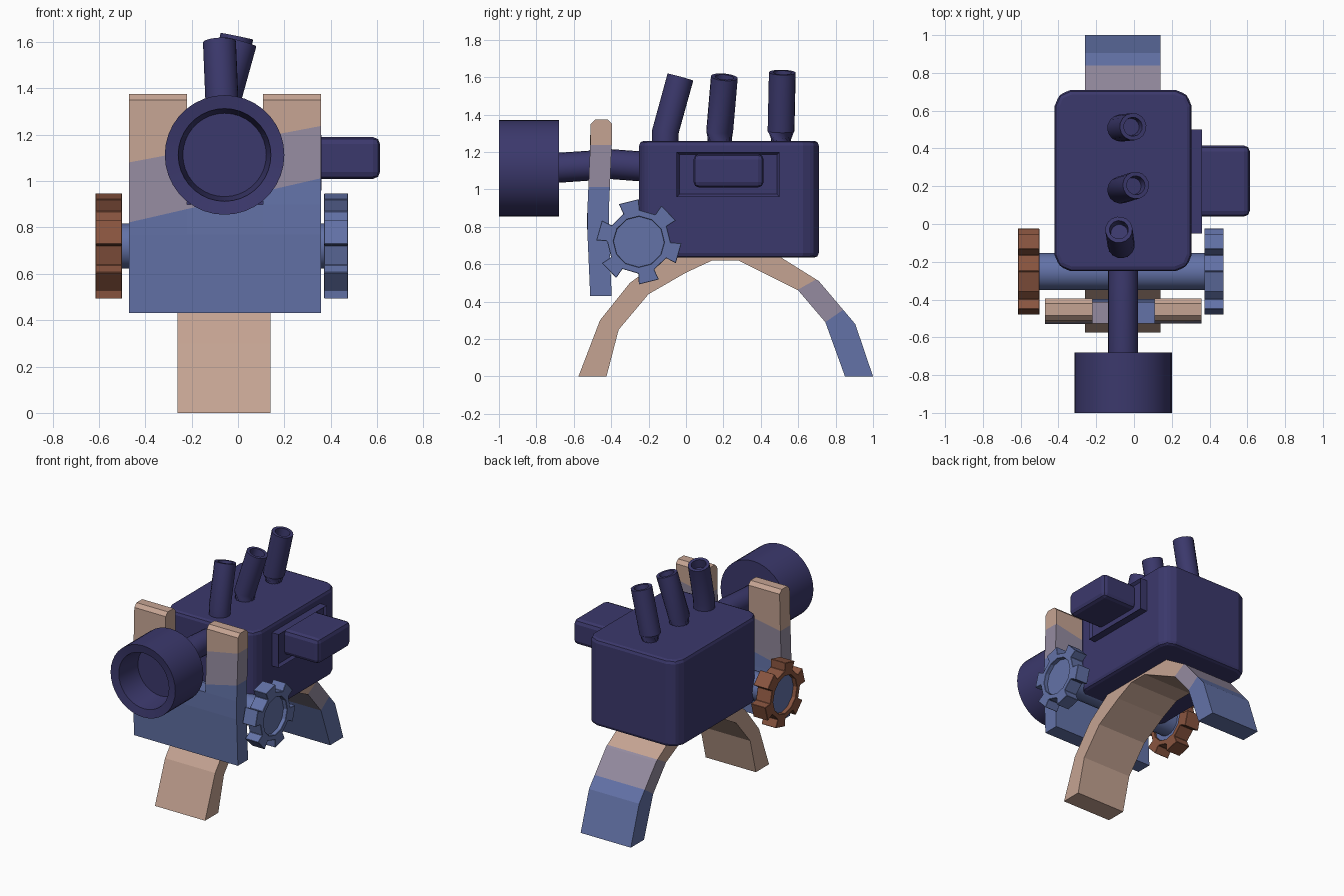
import bpy, bmesh, math
from mathutils import Vector, Matrix

default_cube = bpy.data.objects.get("Cube")
if default_cube:
    bpy.data.objects.remove(default_cube, do_unlink=True)


def material(name, rgb):
    mat = bpy.data.materials.new(name)
    mat.use_nodes = True
    colour = (*rgb, 1)
    mat.diffuse_color = colour
    mat.node_tree.nodes["Principled BSDF"].inputs["Base Color"].default_value = colour
    return mat


NAVY = material("dark navy", (0.044, 0.04, 0.15))
BLUE = material("steel blue", (0.125, 0.17, 0.39))
TAN = material("dusty tan", (0.56, 0.37, 0.29))
MAUVE = material("grey mauve", (0.30, 0.26, 0.35))
RUST = material("rust brown", (0.25, 0.09, 0.05))


def finish(name, bm, mats, smooth=False, bevel=0.0, segments=2):
    """Turn a bmesh into a named, coloured object."""
    bmesh.ops.recalc_face_normals(bm, faces=bm.faces)
    mesh = bpy.data.meshes.new(name)
    bm.to_mesh(mesh)
    bm.free()
    for mat in mats:
        mesh.materials.append(mat)
    obj = bpy.data.objects.new(name, mesh)
    bpy.context.collection.objects.link(obj)
    if bevel:
        mod = obj.modifiers.new("Bevel", "BEVEL")
        mod.width = bevel
        mod.segments = segments
        mod.limit_method = "ANGLE"
    if smooth:
        bpy.ops.object.select_all(action="DESELECT")
        obj.select_set(True)
        bpy.context.view_layer.objects.active = obj
        bpy.ops.object.shade_smooth_by_angle(angle=math.radians(40))
    return obj


def box_mesh(low, high):
    low, high = Vector(low), Vector(high)
    bm = bmesh.new()
    bmesh.ops.create_cube(bm, size=1)
    for v in bm.verts:
        v.co = (low + high) / 2 + v.co * (high - low)
    return bm


def tube(name, rings, mat, sides=20):
    """Sweep circles along (centre, radius, direction) rings and cap both ends."""
    bm = bmesh.new()
    loops = []
    for centre, radius, direction in rings:
        turn = Vector(direction).to_track_quat("Z", "Y").to_matrix()
        loop = []
        for i in range(sides):
            a = math.tau * i / sides
            spoke = Vector((math.cos(a), math.sin(a), 0)) * radius
            loop.append(bm.verts.new(Vector(centre) + turn @ spoke))
        loops.append(loop)
    for a, b in zip(loops, loops[1:]):
        for i in range(sides):
            j = (i + 1) % sides
            bm.faces.new((a[i], a[j], b[j], b[i]))
    bm.faces.new(loops[0])
    bm.faces.new(loops[-1])
    return finish(name, bm, [mat], smooth=True)


def along(points, radius):
    """Rings along a path, each one turned halfway between its neighbours."""
    pts = [Vector(p) for p in points]
    rings = []
    for i, p in enumerate(pts):
        before = (p - pts[i - 1]).normalized() if i else Vector()
        after = (pts[i + 1] - p).normalized() if i + 1 < len(pts) else Vector()
        rings.append((p, radius, before + after))
    return rings


def colour_bands(bm, upper, lower):
    """Cut along two planes; faces past each plane get the next colour."""
    for point, normal in (upper, lower):
        bmesh.ops.bisect_plane(bm, geom=bm.verts[:] + bm.edges[:] + bm.faces[:],
                               plane_co=point, plane_no=normal, dist=0.0001)
    for f in bm.faces:
        c = f.calc_center_median()
        f.material_index = sum((c - Vector(p)).dot(Vector(n)) > 0 for p, n in (upper, lower))


def extrude(bm, offset):
    result = bmesh.ops.extrude_face_region(bm, geom=bm.faces[:])
    verts = [g for g in result["geom"] if isinstance(g, bmesh.types.BMVert)]
    bmesh.ops.translate(bm, verts=verts, vec=offset)


# Main body: generous upright corners, small bevel all round
bm = box_mesh((-0.42, -0.25, 0.635), (0.305, 0.71, 1.26))
upright = [e for e in bm.edges if abs(e.verts[0].co.z - e.verts[1].co.z) > 0.1]
bmesh.ops.bevel(bm, geom=upright, offset=0.085, segments=2, profile=0.5, affect="EDGES")
finish("body", bm, [NAVY], bevel=0.025)

# Framed panel and block on the left side
bm = box_mesh((0.28, -0.05, 0.96), (0.36, 0.50, 1.2))
outer = max(bm.faces, key=lambda f: f.calc_center_median().x)
bmesh.ops.inset_individual(bm, faces=[outer], thickness=0.02)
bmesh.ops.translate(bm, verts=outer.verts, vec=(-0.02, 0, 0))
finish("side_panel", bm, [NAVY])
bm = box_mesh((0.32, 0.04, 1.01), (0.613, 0.415, 1.19))
finish("side_block", bm, [NAVY], bevel=0.03)

# Three bent, hollow chimneys
chimneys = {
    "front_chimney": ((-0.068, -0.11), (-0.08, -0.03), 1.6),
    "middle_chimney": ((-0.07, 0.18), (0.01, 0.205), 1.6),
    "rear_chimney": ((-0.07, 0.508), (-0.005, 0.515), 1.625),
}
for name, (base, top, height) in chimneys.items():
    rings = along([(*base, 1.2), (*base, 1.31), (*top, height)], 0.072)
    tip, _, direction = rings[-1]
    rings.append((tip, 0.05, direction))
    rings.append((tip - direction.normalized() * 0.06, 0.045, direction))
    tube(name, rings, NAVY, 16)

# Neck and wide hollow muzzle
neck = [(-0.058, -0.2, 1.12), (-0.058, -0.4, 1.135), (-0.058, -0.72, 1.113)]
tube("neck", along(neck, 0.08), NAVY)
muzzle = [(-0.68, 0.258), (-1, 0.258), (-0.99, 0.2), (-0.8, 0.18)]
tube("muzzle", [((-0.058, y, 1.113), r, (0, -1, 0)) for y, r in muzzle], NAVY, 36)

# Notched shield with a slight bow and three slanted colour bands
bm = bmesh.new()
columns = (-0.47, -0.22, 0.108, 0.358)
rows = (0.43, 0.77, 0.9, 1.375)
grid = [[bm.verts.new((x, -0.51, z)) for x in columns] for z in rows]
for r in range(3):
    for c in range(3):
        if (r, c) != (2, 1):
            bm.faces.new((grid[r][c], grid[r][c + 1], grid[r + 1][c + 1], grid[r + 1][c]))
bmesh.ops.delete(bm, geom=[v for v in bm.verts if not v.link_faces], context="VERTS")
extrude(bm, (0, 0.115, 0))
crest = [e for e in bm.edges if min(v.co.z for v in e.verts) > 1.3
         and abs(e.verts[0].co.x - e.verts[1].co.x) > 0.1]
bmesh.ops.bevel(bm, geom=crest, offset=0.025, segments=1, profile=0.5, affect="EDGES")
colour_bands(bm, ((0, 0, 1.17), (0.19, 0, -1)), ((0, 0, 0.93), (0.23, 0, -1)))
for v in bm.verts:
    v.co.y -= 0.02 * max(0, 1 - abs(v.co.z - 0.83) / 0.45)
finish("shield", bm, [TAN, MAUVE, BLUE])

# Arched leg strip, from the front foot over the top to the rear foot
outside = [(-0.575, 0), (-0.46, 0.30), (-0.30, 0.50), (-0.11, 0.64), (0.08, 0.72),
           (0.34, 0.72), (0.51, 0.635), (0.71, 0.51), (0.905, 0.28), (1, 0)]
inside = [(-0.425, 0), (-0.36, 0.25), (-0.2, 0.44), (0, 0.555), (0.14, 0.62),
          (0.28, 0.62), (0.40, 0.56), (0.60, 0.46), (0.745, 0.29), (0.85, 0)]
bm = bmesh.new()
upper_edge = [bm.verts.new((-0.26, y, z)) for y, z in outside]
lower_edge = [bm.verts.new((-0.26, y, z)) for y, z in inside]
for i in range(len(outside) - 1):
    bm.faces.new((upper_edge[i], upper_edge[i + 1], lower_edge[i + 1], lower_edge[i]))
extrude(bm, (0.4, 0, 0))
colour_bands(bm, ((0, 0.6, 0.465), (0, 0.49, -0.87)), ((0, 0.745, 0.29), (0, 0.57, -0.82)))
finish("arched_legs", bm, [TAN, MAUVE, BLUE])


# Axle with a toothed ring and recessed hub at each end
def toothed_ring(name, x0, x1, mat, teeth=6):
    bm = bmesh.new()
    rim, bore = [], []
    for t in range(teeth):
        for radius, degrees in ((0.17, -15), (0.228, -14), (0.228, 14), (0.17, 15)):
            a = math.radians(104 + degrees) + math.tau * t / teeth
            spoke = Vector((0, math.cos(a), math.sin(a)))
            centre = Vector((x0, -0.252, 0.72))
            rim.append(bm.verts.new(centre + spoke * radius))
            bore.append(bm.verts.new(centre + spoke * 0.135))
    for i in range(len(rim)):
        j = (i + 1) % len(rim)
        bm.faces.new((rim[i], rim[j], bore[j], bore[i]))
    extrude(bm, (x1 - x0, 0, 0))
    finish(name, bm, [mat], bevel=0.008, segments=1)


def axle_part(name, x0, x1, radius):
    tube(name, [((x, -0.252, 0.72), radius, (1, 0, 0)) for x in (x0, x1)], BLUE)


axle_part("axle", -0.53, 0.41, 0.098)
axle_part("left_hub", 0.385, 0.445, 0.137)
axle_part("right_hub", -0.585, -0.515, 0.137)
toothed_ring("left_gear", 0.372, 0.475, BLUE)
toothed_ring("right_gear", -0.615, -0.5, RUST)
